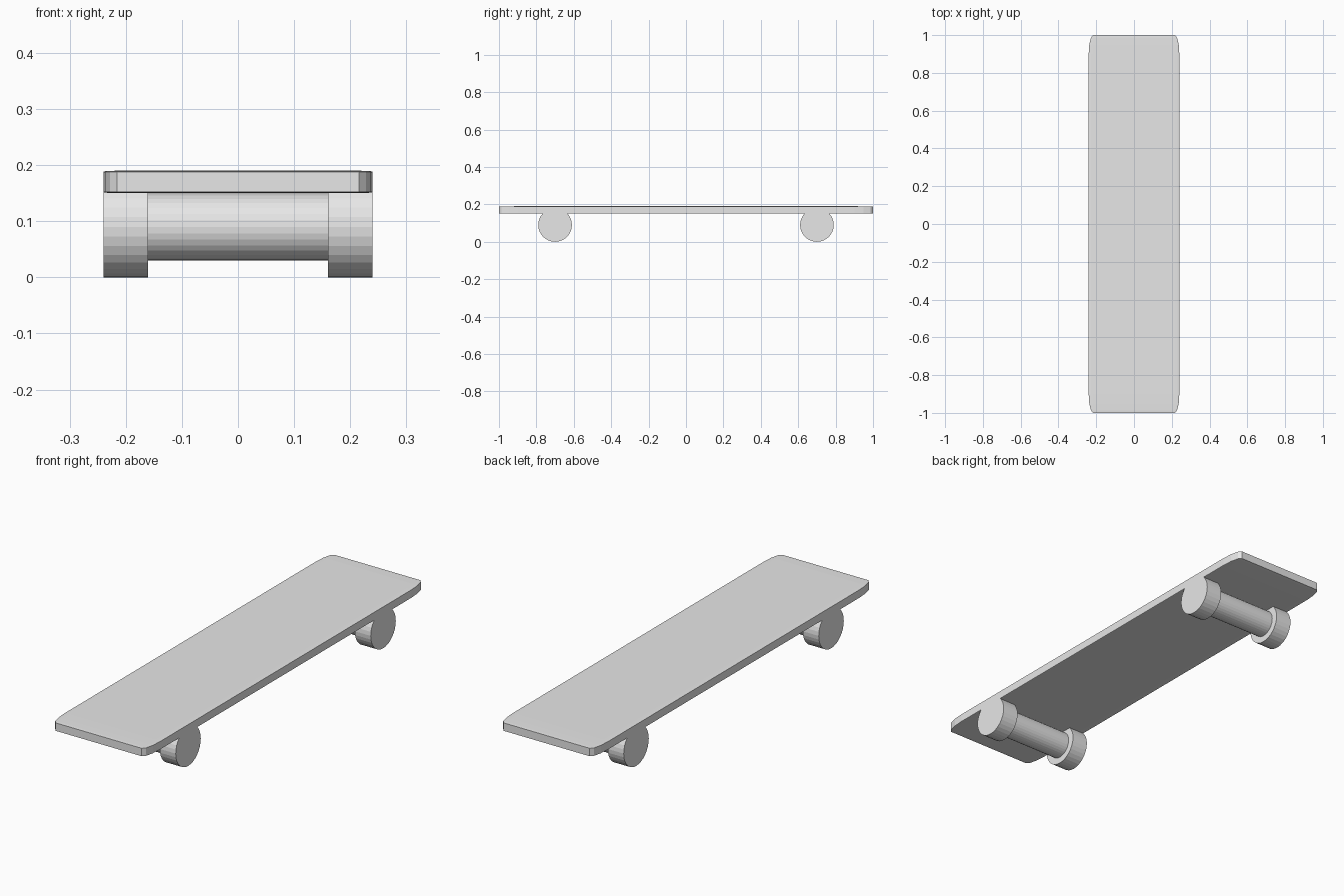
import bpy
import math

if "Cube" in bpy.data.objects:
    bpy.data.objects.remove(bpy.data.objects["Cube"])

grey = bpy.data.materials.new("light_grey")
grey.diffuse_color = (0.8, 0.8, 0.8, 1.0)
grey.use_nodes = True
grey.node_tree.nodes["Principled BSDF"].inputs["Base Color"].default_value = grey.diffuse_color


def finish(name):
    ob = bpy.context.object
    ob.name = name
    ob.data.materials.append(grey)
    return ob


def cross_cylinder(name, radius, length, x, y):
    """Cylinder lying along x at wheel-centre height."""
    bpy.ops.mesh.primitive_cylinder_add(
        vertices=32, radius=radius, depth=length,
        location=(x, y, 0.09), rotation=(0, math.pi / 2, 0))
    return finish(name)


# Deck: rounded cube stretched flat, so its corners stretch along y
bpy.ops.mesh.primitive_cube_add(size=2, location=(0, 0, 0.17))
deck = finish("deck")
deck.scale = (0.24, 1.0, 0.02)
bevel = deck.modifiers.new("rounded_edges", 'BEVEL')
bevel.width = 0.1
bevel.segments = 3

# Axles and wheels
for end, y in (("front", -0.7), ("back", 0.7)):
    cross_cylinder(end + "_axle", 0.06, 0.34, 0, y)
    for side, x in (("left", -0.2), ("right", 0.2)):
        cross_cylinder(end + "_" + side + "_wheel", 0.09, 0.08, x, y)
